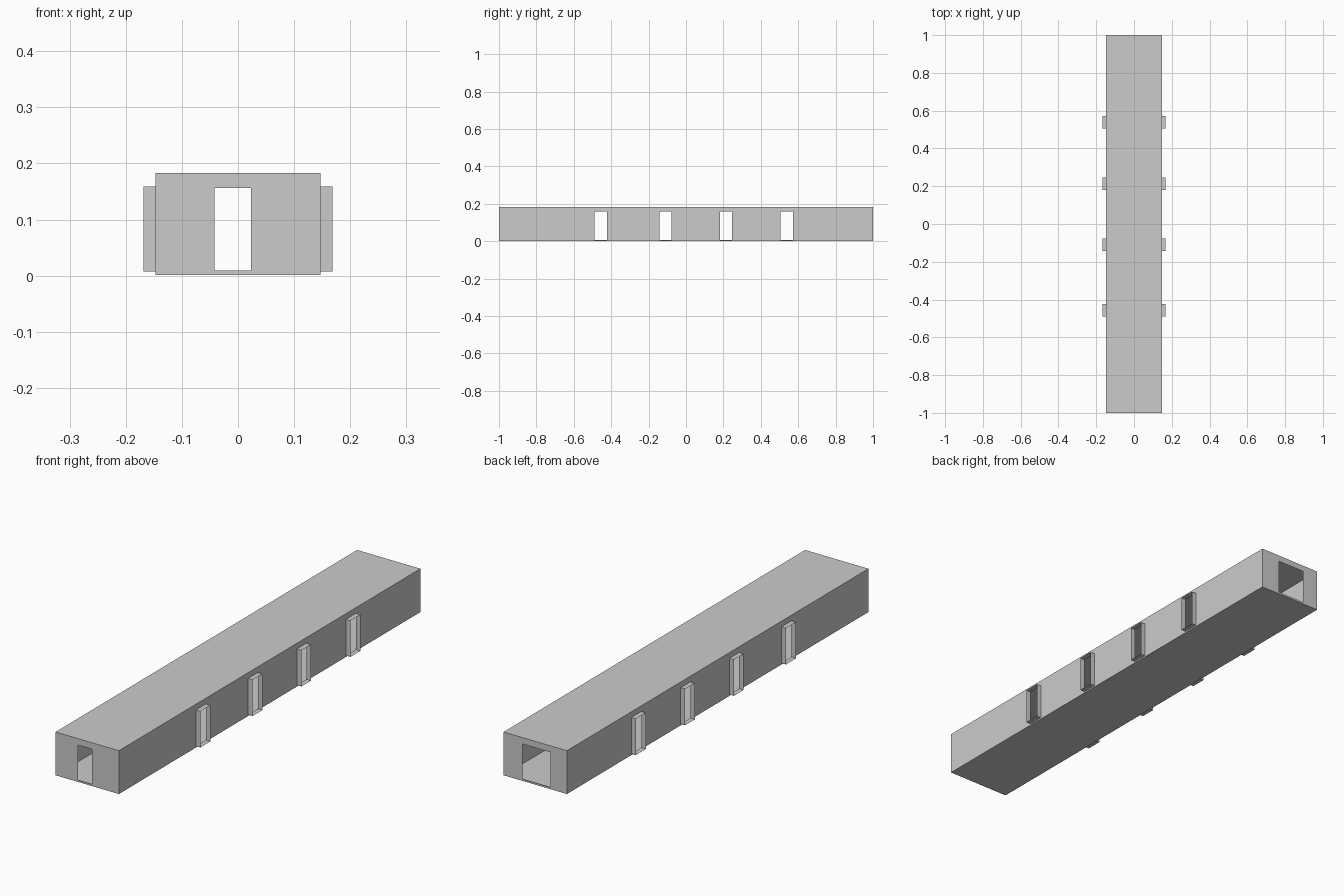
import bpy, bmesh

if "Cube" in bpy.data.objects:
    bpy.data.objects.remove(bpy.data.objects["Cube"])

HALF_W, HALF_L = 0.147, 1.0      # corridor half width and half length
Z0, Z1 = 0.001, 0.183            # floor and roof heights
OUT = 0.168                      # outer reach of the window surrounds
SILL, HEAD = 0.007, 0.159        # window sill and head heights
WINDOWS = [(-0.49, -0.423), (-0.143, -0.078), (0.181, 0.245), (0.506, 0.573)]


def make_object(name, quads):
    """Turn a list of quads (4 points each) into one welded thin-sheet object."""
    bm = bmesh.new()
    for q in quads:
        bm.faces.new([bm.verts.new(p) for p in q])
    bmesh.ops.remove_doubles(bm, verts=bm.verts, dist=1e-5)
    bmesh.ops.recalc_face_normals(bm, faces=bm.faces)
    mesh = bpy.data.meshes.new(name)
    bm.to_mesh(mesh)
    bm.free()
    obj = bpy.data.objects.new(name, mesh)
    bpy.context.collection.objects.link(obj)
    return obj


def panel(place, half, openings, sill, head):
    """Upright wall with rectangular openings; place(u, z) gives the 3D point."""
    us = [-half] + [u for o in openings for u in o] + [half]
    zs = [Z0, sill, head, Z1]
    quads = []
    for i, (a, b) in enumerate(zip(us, us[1:])):
        for j, (c, d) in enumerate(zip(zs, zs[1:])):
            if i % 2 == 1 and j == 1:
                continue          # leave the opening free
            quads.append([place(a, c), place(b, c), place(b, d), place(a, d)])
    return quads


shell = []

# Floor and roof, split to match the wall panels
ys = [-HALF_L] + [y for w in WINDOWS for y in w] + [HALF_L]
for z in (Z0, Z1):
    for a, b in zip(ys, ys[1:]):
        shell.append([(-HALF_W, a, z), (HALF_W, a, z), (HALF_W, b, z), (-HALF_W, b, z)])

# Long side walls with four windows each
for s in (-1, 1):
    shell += panel(lambda u, z: (s * HALF_W, u, z), HALF_L, WINDOWS, SILL, HEAD)

# End walls: narrow front doorway, wide back doorway
shell += panel(lambda u, z: (u, -HALF_L, z), HALF_W, [(-0.042, 0.023)], 0.009, 0.156)
shell += panel(lambda u, z: (u, HALF_L, z), HALF_W, [(-0.071, 0.059)], 0.009, 0.156)
make_object("corridor_shell", shell)

# Thin window surrounds projecting from both sides
for side, s in (("left", -1), ("right", 1)):
    for n, (a, b) in enumerate(WINDOWS, 1):
        ring = [(a, SILL), (b, SILL), (b, HEAD), (a, HEAD)]
        quads = [[(s * HALF_W, *p), (s * HALF_W, *q), (s * OUT, *q), (s * OUT, *p)]
                 for p, q in zip(ring, ring[1:] + ring[:1])]
        make_object(f"window_surround_{side}_{n}", quads)
